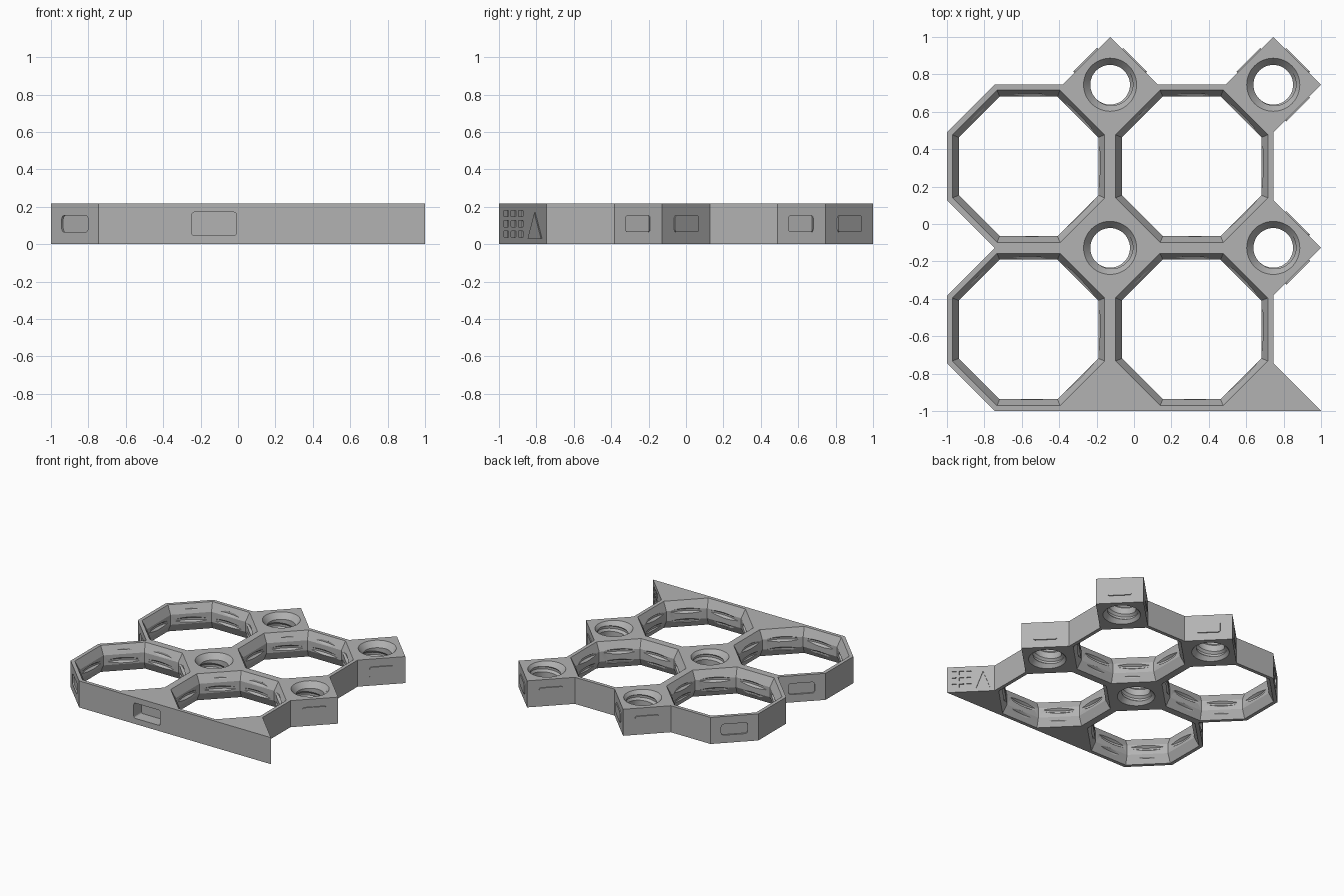
import bpy, bmesh, math
from mathutils import Matrix, Vector

cube = bpy.data.objects.get("Cube")
if cube:
    bpy.data.objects.remove(cube, do_unlink=True)

H = 0.218                        # tile thickness
A = 2 / (6 - math.sqrt(2))       # half a cell
S = A * math.tan(math.pi / 8)    # half an octagon side
C = A - S                        # corner cut, and half diagonal of a node
N0, N1 = -1 + C + 2 * S + C, 1 - C
NODES = [(x, y) for x in (N0, N1) for y in (N0, N1)]
CELLS = [(x, y) for x in (N0 - A, N0 + A) for y in (N0 - A, N0 + A)]

grey = bpy.data.materials.new("light_grey")
grey.use_nodes = True
grey.diffuse_color = (0.45, 0.45, 0.45, 1)
grey.node_tree.nodes["Principled BSDF"].inputs["Base Color"].default_value = (0.45, 0.45, 0.45, 1)


def make(name, bm):
    bmesh.ops.recalc_face_normals(bm, faces=bm.faces)
    mesh = bpy.data.meshes.new(name)
    bm.to_mesh(mesh)
    bm.free()
    mesh.materials.append(grey)
    ob = bpy.data.objects.new(name, mesh)
    bpy.context.collection.objects.link(ob)
    return ob


def prism(bm, points, depth, matrix=Matrix()):
    """Extrude a flat outline along local z."""
    face = bm.faces.new([bm.verts.new((x, y, 0)) for x, y in points])
    ext = bmesh.ops.extrude_face_region(bm, geom=[face])
    top = [v for v in ext["geom"] if isinstance(v, bmesh.types.BMVert)]
    bmesh.ops.translate(bm, verts=top, vec=(0, 0, depth))
    bmesh.ops.transform(bm, matrix=matrix, verts=list(face.verts) + top)


def loft(bm, cx, cy, rings, n, phase=0):
    """Stack of regular rings, capped at both ends."""
    rows = []
    for r, z in rings:
        ang = [phase + math.tau * i / n for i in range(n)]
        rows.append([bm.verts.new((cx + r * math.cos(a), cy + r * math.sin(a), z)) for a in ang])
    for lo, hi in zip(rows, rows[1:]):
        for i in range(n):
            j = (i + 1) % n
            bm.faces.new((lo[i], lo[j], hi[j], hi[i]))
    bm.faces.new(rows[0])
    bm.faces.new(rows[-1])


def thread(bm, cx, cy, core, outer, pitch, n):
    """Helical screw solid running past both faces of the tile."""
    profile = [(0, core), (0.28, outer), (0.45, outer), (0.73, core)]
    k = len(profile)
    turns = math.ceil(H / pitch) + 3
    count = turns * k
    grid = []
    for i in range(n):
        a = math.tau * i / n
        col = []
        for j in range(count):
            u, r = profile[j % k]
            z = (j // k + u + i / n - 1.6) * pitch
            col.append(bm.verts.new((cx + r * math.cos(a), cy + r * math.sin(a), z)))
        grid.append(col)
    for i in range(n):
        last = i == n - 1
        for j in range(count - 1 - (k if last else 0)):
            nxt, m = (grid[0], j + k) if last else (grid[i + 1], j)
            bm.faces.new((grid[i][j], nxt[m], nxt[m + 1], grid[i][j + 1]))
    # Close each stepped end with a fan
    low = [c[0] for c in grid] + [grid[0][j] for j in range(k, 0, -1)]
    high = [c[-1] for c in grid] + [grid[-1][j] for j in range(count - 2, count - 1 - k, -1)]
    high = high[:n] + [grid[n - 1][j] for j in range(count - 2, count - 2 - k, -1)]
    high = [grid[0][-1]] + [c[-1] for c in grid[1:]] + high[n:]
    for loop, z in ((low, -1.6 * pitch), (high, (turns - 1) * pitch)):
        hub = bm.verts.new((cx, cy, z))
        for p, q in zip(loop, loop[1:] + loop[:1]):
            bm.faces.new((p, q, hub))


def on_face(x, y, deg, z=H / 2):
    """Frame on an upright face: local x along it, y up, z outward."""
    a = math.radians(deg)
    out = Vector((math.cos(a), math.sin(a), 0))
    side = Vector((-math.sin(a), math.cos(a), 0))
    m = Matrix((side, Vector((0, 0, 1)), out)).transposed().to_4x4()
    m.translation = (x, y, z)
    return m


def rounded(w, h, r):
    pts = []
    for q, (sx, sy) in enumerate(((1, 1), (-1, 1), (-1, -1), (1, -1))):
        for s in range(4):
            a = math.pi / 2 * (q + s / 3)
            pts.append((sx * (w / 2 - r) + r * math.cos(a), sy * (h / 2 - r) + r * math.sin(a)))
    return pts


# Tile outline: straight front edge, notched left side, nodes at right and back
outline = [(-N1, -1), (1, -1)]
for y in (N0, N1):
    outline += [(N1, y - 2 * A + C), (N1, y - C), (1, y)]
outline += [(N1, 1), (N1 - C, N1), (N0 + C, N1), (N0, 1), (N0 - C, N1), (-N1, N1)]
outline += [(-1, N1 - C), (-1, N0 + C), (-N1, N0), (-1, N0 - C), (-1, -N1)]
bm = bmesh.new()
prism(bm, outline, H)
tile = make("grid_tile", bm)

cutters = []

# Octagonal openings, tapered from both faces to a narrow waist
bm = bmesh.new()
k = 1 / math.cos(math.pi / 8)
wide, waist = 0.407 * k, 0.373 * k
for x, y in CELLS:
    loft(bm, x, y, [(wide, -0.05), (wide, 0), (waist, 0.068), (waist, H - 0.068),
                    (wide, H), (wide, H + 0.05)], 8, math.pi / 8)
cutters.append(make("opening_cutter", bm))

# Large thread grooves in the opening walls
bm = bmesh.new()
for x, y in CELLS:
    thread(bm, x, y, 0.36, 0.392, 0.087, 64)
cutters.append(make("large_thread_cutter", bm))

# Round node holes with countersunk rims
bm = bmesh.new()
for x, y in NODES:
    loft(bm, x, y, [(0.142, -0.05), (0.142, 0), (0.106, 0.045), (0.106, H - 0.045),
                    (0.142, H), (0.142, H + 0.05)], 48)
cutters.append(make("node_hole_cutter", bm))
bm = bmesh.new()
for x, y in NODES:
    thread(bm, x, y, 0.095, 0.122, 0.105, 48)
cutters.append(make("small_thread_cutter", bm))

# Connector sockets on the left slanted faces and the front edge
bm = bmesh.new()
for y in (N0 - A, N0 + A):
    for sy in (1, -1):
        m = on_face(-1 + C / 2, y + sy * (A - C / 2), 180 - 45 * sy)
        prism(bm, rounded(0.2, 0.09, 0.02), 0.05, m @ Matrix.Translation((0, 0, -0.012)))
prism(bm, rounded(0.24, 0.125, 0.015), 0.2, on_face(N0, -0.9, -90))

# Shallow orientation marks on the front right slanted face
mark = on_face(1 - C / 2, -1 + C / 2, 45) @ Matrix.Translation((0, 0, -0.008))
for i in range(3):
    for j in (-1, 0, 1):
        offset = Matrix.Translation((-0.125 + 0.055 * i, j * 0.055, 0))
        prism(bm, rounded(0.036, 0.034, 0.003), 0.03, mark @ offset)
prism(bm, [(0.04, -0.078), (0.145, -0.078), (0.092, 0.065)], 0.03, mark)
cutters.append(make("socket_cutter", bm))

for cut in cutters:
    mod = tile.modifiers.new(cut.name, "BOOLEAN")
    mod.operation = "DIFFERENCE"
    mod.solver = "EXACT"
    mod.object = cut
bpy.context.view_layer.update()
solid = bpy.data.meshes.new_from_object(tile.evaluated_get(bpy.context.evaluated_depsgraph_get()))
tile.modifiers.clear()
tile.data = solid
for cut in cutters:
    bpy.data.objects.remove(cut, do_unlink=True)

# Raised snap pads on the outward faces of the nodes
for i, (x, y, deg) in enumerate([(N0, N1, 45), (N0, N1, 135), (N1, N1, 45), (N1, N1, 135),
                                 (N1, N1, -45), (N1, N0, 45), (N1, N0, -45)]):
    a = math.radians(deg)
    reach = C / math.sqrt(2)
    m = on_face(x + reach * math.cos(a), y + reach * math.sin(a), deg)
    bm = bmesh.new()
    prism(bm, rounded(0.18, 0.09, 0.015), 0.012, m @ Matrix.Translation((0, 0, -0.004)))
    make(f"snap_pad_{i + 1}", bm)

# Smooth the threads and holes, keep every edge crisp
bpy.ops.object.select_all(action="DESELECT")
tile.select_set(True)
bpy.context.view_layer.objects.active = tile
bpy.ops.object.shade_smooth_by_angle(angle=math.radians(25))
